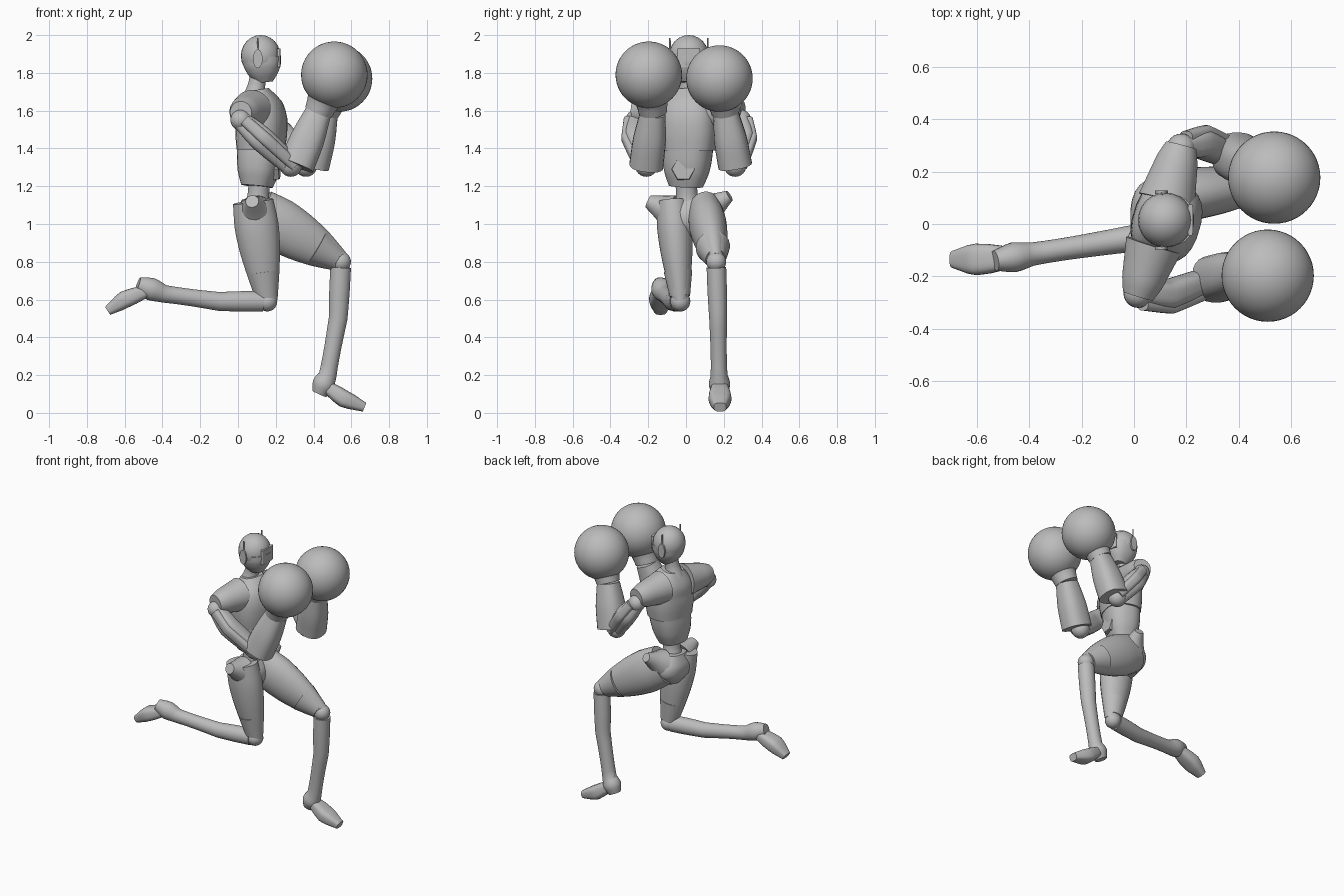
import bpy
import math
from mathutils import Vector

default_cube = bpy.data.objects.get("Cube")
if default_cube:
    bpy.data.objects.remove(default_cube, do_unlink=True)

# One plain material for the whole figure
shade = 0.5
grey = bpy.data.materials.new("plain_grey")
grey.use_nodes = True
grey.diffuse_color = (shade, shade, shade, 1)
grey.node_tree.nodes["Principled BSDF"].inputs["Base Color"].default_value = grey.diffuse_color

ACROSS = Vector((0, 1, 0))
FORWARD = Vector((1, 0, 0))
UP = Vector((0, 0, 1))
TWISTED = Vector((0.3, 1, 0)).normalized()   # shoulder line of the turned torso


def linear(values, t):
    """Point at fraction t along evenly spaced values."""
    last = len(values) - 1
    i = min(int(t * last), last - 1)
    f = t * last - i
    return values[i] * (1 - f) + values[i + 1] * f


def smooth(values, t):
    """Like linear, but rounded off through the inner values."""
    blur = 0.5 / len(values)
    near, far = max(t - blur, 0), min(t + blur, 1)
    if near == 0 or far == 1:
        return linear(values, t)
    return (linear(values, near) + linear(values, t) * 2 + linear(values, far)) / 4


def signed_power(value, exponent):
    return math.copysign(abs(value) ** exponent, value)


def limb(name, joints, radii, width=1, across=ACROSS, sides=24, boxy=2, rings=13):
    """Tube through the joints; width is the side radius relative to the depth."""
    points = [linear([Vector(j) for j in joints], i / (rings - 1)) for i in range(rings)]
    verts, faces = [], []
    for i, centre in enumerate(points):
        along = (points[min(i + 1, rings - 1)] - points[max(i - 1, 0)]).normalized()
        depth_axis = along.cross(across).normalized()
        side_axis = along.cross(depth_axis)
        radius = smooth(radii, i / (rings - 1))
        for k in range(sides):
            angle = math.tau * (k + 0.5) / sides
            depth = signed_power(math.cos(angle), 2 / boxy) * radius
            side = signed_power(math.sin(angle), 2 / boxy) * radius * width
            verts.append(centre + depth_axis * depth + side_axis * side)
    for start in range(0, (rings - 1) * sides, sides):
        for k in range(sides):
            a, b = start + k, start + (k + 1) % sides
            faces.append((a, b, b + sides, a + sides))
    faces.append(list(reversed(range(sides))))
    faces.append(list(range(len(verts) - sides, len(verts))))
    mesh = bpy.data.meshes.new(name)
    mesh.from_pydata(verts, [], faces)
    mesh.materials.append(grey)
    mesh.shade_smooth()
    mesh.set_sharp_from_angle(angle=math.radians(40))
    part = bpy.data.objects.new(name, mesh)
    bpy.context.collection.objects.link(part)


def ball(name, centre, radius, segments=24):
    bpy.ops.mesh.primitive_uv_sphere_add(segments=segments, ring_count=segments // 2,
                                         radius=radius, location=centre)
    part = bpy.context.object
    part.name = name
    part.data.materials.append(grey)
    part.data.shade_smooth()
    return part


def leg(label, hip, knee, calf, ankle, heel, instep, toe, thickness, width):
    """Thigh, knee ball, shin flaring at the heel, and a wedge foot."""
    hip, knee = Vector(hip), Vector(knee)
    thigh_radii = [thickness * f for f in (0.9, 1, 0.9, 0.7)] + [0.055]
    limb(label + "_thigh", [hip, knee], thigh_radii, width)
    limb(label + "_knee_shell", [hip.lerp(knee, 0.7), hip.lerp(knee, 0.95)],
         [thickness * 0.7, 0.06], 0.9)
    ball(label + "_knee", knee, 0.053)
    shin_start = knee.lerp(Vector(calf), 0.1)
    limb(label + "_shin", [shin_start, calf, ankle, heel],
         [0.055, 0.055, 0.05, 0.045, 0.045, 0.065, 0.04], 0.95, rings=19)
    limb(label + "_foot", [Vector(ankle).lerp(Vector(heel), 0.5), instep, toe],
         [0.03, 0.05, 0.025], 1.3, boxy=3)


def arm(label, outward, chest, shoulder, elbow, wrist, glove):
    """Short sleeve, jointed arm folded upward, and a round glove."""
    shoulder, elbow, wrist, glove = map(Vector, (shoulder, elbow, wrist, glove))
    out = ACROSS * outward
    limb(label + "_sleeve", [chest, shoulder + UP * 0.04 + out * 0.01],
         [0.11, 0.1, 0.09, 0.08, 0.06], across=FORWARD)
    ball(label + "_shoulder", shoulder, 0.055)
    bend = shoulder.lerp(elbow, 0.4) + out * 0.03
    limb(label + "_upper_arm", [shoulder, bend, elbow], [0.05, 0.07, 0.055], 0.8, boxy=3)
    shell_shift = out * 0.035 + FORWARD * 0.02
    limb(label + "_arm_shell", [p + shell_shift for p in (shoulder, bend, elbow)],
         [0.03, 0.035, 0.03], boxy=3)
    ball(label + "_elbow", elbow, 0.06)
    limb(label + "_forearm", [elbow + FORWARD * 0.03, wrist], [0.095, 0.093, 0.07],
         0.95, boxy=2.5)
    limb(label + "_cuff", [wrist, wrist.lerp(glove, 0.6)], [0.075, 0.085, 0.125])
    ball(label + "_glove", glove, 0.176, 48)


# Head: round skull, tapering jaw, visor and ear pieces
skull = ball("skull", (0.12, 0.015, 1.89), 0.105)
skull.scale.z = 1.05
limb("jaw", [(0.14, 0.015, 1.75), (0.125, 0.015, 1.88)], [0.045, 0.08, 0.1, 0.104],
     0.95, boxy=2.4)
limb("visor", [(0.215, 0.015, 1.83), (0.215, 0.015, 1.93)], [0.01, 0.01], 6, boxy=5)
for label, outward in (("left", 1), ("right", -1)):
    ear = Vector((0.105, 0.015, 1.875)) + ACROSS * outward * 0.1
    limb(label + "_ear", [ear, ear + ACROSS * outward * 0.012], [0.05, 0.05], 0.5, FORWARD)
    limb(label + "_antenna", [ear, ear + UP * 0.11], [0.006, 0.004], sides=6)
limb("neck", [(0.085, 0.01, 1.66), (0.11, 0.015, 1.8)], [0.065, 0.045, 0.045])

# Torso: chest over ribs, six-sided belly plate, slim waist
limb("chest", [(0.12, 0.01, 1.39), (0.125, 0.01, 1.55), (0.1, 0.01, 1.71)],
     [0.12, 0.13, 0.13, 0.12, 0.06], 1.2, TWISTED, boxy=2.5)
limb("ribs", [(0.1, 0, 1.2), (0.12, 0.01, 1.41)], [0.08, 0.105, 0.115, 0.118],
     1.12, TWISTED, boxy=2.5)
limb("belly_plate", [(0.17, -0.01, 1.29), (0.22, -0.015, 1.29)], [0.07, 0.06], sides=6, rings=2)
limb("waist", [(0.1, 0.01, 1.06), (0.115, 0, 1.24)], [0.08, 0.055, 0.06])

# Pelvis with flared hip cups
limb("pelvis", [(0.1, 0.03, 0.93), (0.09, 0.015, 1.13)], [0.06, 0.11, 0.11, 0.07],
     1.4, boxy=2.4)
limb("right_hip_cup", [(0.09, -0.09, 1.07), (0.075, -0.2, 1.12)], [0.09, 0.06, 0.035],
     across=FORWARD)
limb("left_hip_cup", [(0.12, 0.12, 1.08), (0.15, 0.23, 1.15)], [0.09, 0.055, 0.03],
     across=FORWARD)

# Right leg trails behind, left leg is planted in front
leg("right", hip=(0.08, -0.07, 1.12), knee=(0.155, -0.03, 0.59), calf=(-0.1, -0.07, 0.59),
    ankle=(-0.39, -0.115, 0.63), heel=(-0.53, -0.14, 0.68),
    instep=(-0.6, -0.135, 0.6), toe=(-0.69, -0.135, 0.54), thickness=0.12, width=0.8)
leg("left", hip=(0.11, 0.1, 1.06), knee=(0.545, 0.16, 0.8), calf=(0.53, 0.17, 0.5),
    ankle=(0.475, 0.175, 0.2), heel=(0.43, 0.18, 0.1),
    instep=(0.56, 0.18, 0.075), toe=(0.67, 0.18, 0.03), thickness=0.145, width=0.7)

# Arms raised in guard
arm("right", -1, chest=(0.075, -0.08, 1.6), shoulder=(0.015, -0.265, 1.55),
    elbow=(0.28, -0.21, 1.31), wrist=(0.425, -0.175, 1.59), glove=(0.51, -0.197, 1.79))
arm("left", 1, chest=(0.125, 0.09, 1.6), shoulder=(0.18, 0.29, 1.55),
    elbow=(0.36, 0.26, 1.31), wrist=(0.46, 0.21, 1.59), glove=(0.535, 0.177, 1.77))
